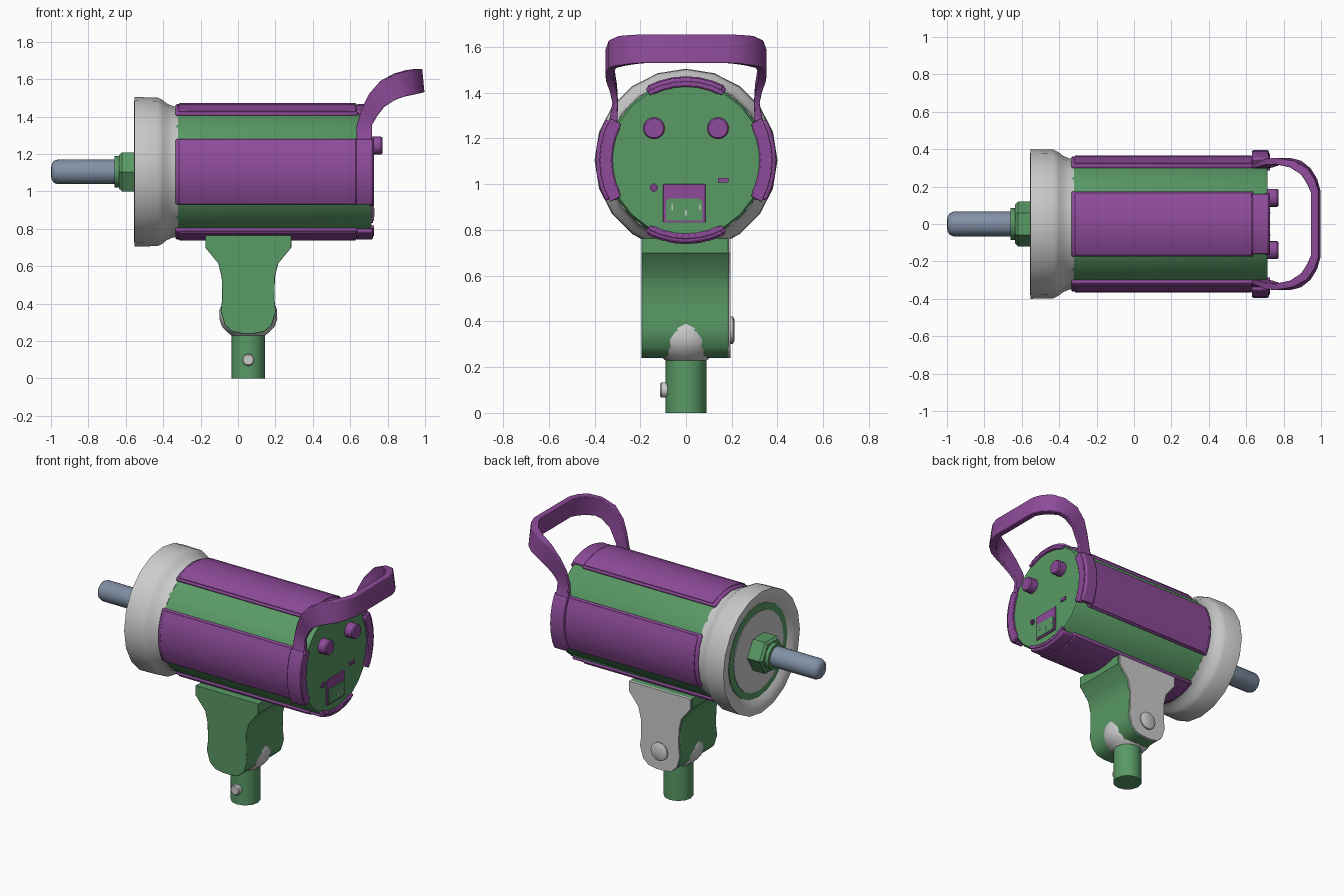
import bpy, bmesh
from math import sin, cos, pi, radians
from mathutils import Vector

if "Cube" in bpy.data.objects:
    bpy.data.objects.remove(bpy.data.objects["Cube"])

ZC = 1.105   # height of the lamp axis
SX = 0.055   # x of the stand axis


def material(name, rgb):
    m = bpy.data.materials.new(name)
    m.diffuse_color = (*rgb, 1)
    m.use_nodes = True
    m.node_tree.nodes["Principled BSDF"].inputs["Base Color"].default_value = m.diffuse_color
    return m


GREEN = material("green", (0.10, 0.32, 0.13))
PURPLE = material("purple", (0.27, 0.07, 0.32))
STEEL = material("steel_blue", (0.22, 0.28, 0.38))


def make(name, verts, faces, mat=None, bevel=0, smooth=True):
    bm = bmesh.new()
    vs = [bm.verts.new(v) for v in verts]
    for f in faces:
        bm.faces.new([vs[i] for i in f])
    bmesh.ops.remove_doubles(bm, verts=bm.verts, dist=1e-5)
    bmesh.ops.recalc_face_normals(bm, faces=bm.faces)
    me = bpy.data.meshes.new(name)
    bm.to_mesh(me)
    bm.free()
    ob = bpy.data.objects.new(name, me)
    bpy.context.collection.objects.link(ob)
    if mat:
        me.materials.append(mat)
    if bevel:
        b = ob.modifiers.new("bevel", 'BEVEL')
        b.width, b.segments, b.limit_method, b.angle_limit = bevel, 2, 'ANGLE', radians(40)
    if smooth:
        bpy.ops.object.select_all(action='DESELECT')
        bpy.context.view_layer.objects.active = ob
        ob.select_set(True)
        bpy.ops.object.shade_smooth_by_angle(angle=radians(35))
    return ob


def loft(name, rings, mat=None, caps=True, **kw):
    """Skin a list of equal-sized closed rings."""
    n = len(rings[0])
    verts = [v for r in rings for v in r]
    faces = [(i * n + j, i * n + (j + 1) % n, (i + 1) * n + (j + 1) % n, (i + 1) * n + j)
             for i in range(len(rings) - 1) for j in range(n)]
    if caps:
        faces += [tuple(range(n)), tuple(range(len(verts) - n, len(verts)))]
    return make(name, verts, faces, mat, **kw)


def lathe(name, profile, seg, axis='X', c=(0, 0, ZC), mat=None, **kw):
    """Profile of (position along axis, radius), capped at both ends."""
    rings = []
    for t, r in profile:
        ring = []
        for k in range(seg):
            a = 2 * pi * k / seg
            u, v = r * cos(a), r * sin(a)
            p = {'X': (t, u, v), 'Y': (u, t, v), 'Z': (u, v, t)}[axis]
            ring.append(Vector(c) + Vector(p))
        rings.append(ring)
    return loft(name, rings, mat, **kw)


def arc_slab(name, r0, r1, x0, x1, mid, half, n=6, bevel=0.01):
    """Curved plate wrapped around the lamp axis."""
    angs = [radians(mid - half + 2 * half * i / n) for i in range(n + 1)]
    rings = [[(x, r * cos(a), ZC + r * sin(a)) for x, r in ((x0, r0), (x0, r1), (x1, r1), (x1, r0))]
             for a in angs]
    return loft(name, rings, PURPLE, bevel=bevel)


def box(name, lo, hi, mat=None, bevel=0):
    rings = [[(x, lo[1], lo[2]), (x, hi[1], lo[2]), (x, hi[1], hi[2]), (x, lo[1], hi[2])]
             for x in (lo[0], hi[0])]
    return loft(name, rings, mat, bevel=bevel, smooth=False)


# Lamp housing, front bell and front plate
lathe("housing", [(-0.40, 0.345), (0.70, 0.345), (0.715, 0.335)], 24, mat=GREEN)
lathe("front_bell", [(-0.52, 0.30), (-0.545, 0.335), (-0.555, 0.375), (-0.553, 0.40), (-0.43, 0.397),
                     (-0.405, 0.385), (-0.38, 0.365), (-0.35, 0.352), (-0.32, 0.347)], 20)
lathe("front_plate_ring", [(-0.51, 0.305), (-0.528, 0.305), (-0.528, 0.26)], 20, mat=GREEN)
lathe("front_plate", [(-0.51, 0.26), (-0.532, 0.26), (-0.532, 0.10)], 20)

# Shaft with hexagonal nut
lathe("shaft_nut", [(-0.52, 0.12), (-0.62, 0.12), (-0.635, 0.105)], 6, mat=GREEN, smooth=False)
lathe("nut_collar", [(-0.62, 0.085), (-0.66, 0.085)], 12, mat=GREEN)
lathe("shaft", [(-0.60, 0.066), (-0.965, 0.066), (-0.985, 0.058), (-0.996, 0.042), (-1.0, 0.02)],
      20, mat=STEEL)

# Four side panels, each with a raised rear clamp
for label, mid in (("left", 0), ("top", 90), ("right", 180), ("bottom", 270)):
    wide = label in ("left", "right")
    arc_slab(label + "_panel", 0.335, 0.362, -0.335, 0.64, mid, 29.5)
    arc_slab(label + "_panel_rib", 0.35, 0.367, -0.315, 0.63, mid, 27.5, bevel=0.004)
    arc_slab(label + "_rear_clamp", 0.32, 0.395 if wide else 0.362, 0.63, 0.722, mid, 27)
    arc_slab(label + "_clamp_lip", 0.325, 0.378 if wide else 0.345, 0.70, 0.728, mid, 29, bevel=0.004)

# Strap handle: upper edge x/z, lower edge x/z, outer y, inner y
half_handle = [
    (0.632, 1.20, 0.716, 1.20, 0.368, 0.315), (0.632, 1.28, 0.716, 1.28, 0.335, 0.30),
    (0.635, 1.355, 0.716, 1.355, 0.322, 0.297), (0.66, 1.44, 0.742, 1.40, 0.332, 0.302),
    (0.70, 1.52, 0.78, 1.45, 0.35, 0.315), (0.76, 1.59, 0.84, 1.49, 0.353, 0.318),
    (0.85, 1.63, 0.895, 1.508, 0.338, 0.303), (0.925, 1.648, 0.945, 1.518, 0.298, 0.265),
    (0.965, 1.653, 0.98, 1.526, 0.24, 0.215), (0.985, 1.655, 0.997, 1.53, 0.18, 0.17)]


def strap(row, side):
    xu, zu, xl, zl, yo, yi = row
    # The inside of the strap pulls back in x where it turns across the grip
    d = 0.04 * min(1, max(0, (xu - 0.76) / 0.2))
    return [(xu, side * yo, zu), (xl, side * yo, zl), (xl - d, side * yi, zl), (xu - d, side * yi, zu)]


loft("handle", [strap(r, -1) for r in half_handle] + [strap(r, 1) for r in reversed(half_handle)],
     PURPLE, bevel=0.004)

# Rear controls: knobs, power socket, indicator and switch
for side, y in (("left", -0.14), ("right", 0.14)):
    lathe(side + "_knob", [(0.70, 0.048), (0.765, 0.048), (0.773, 0.042)], 20, c=(0, y, 1.245), mat=PURPLE)
box("socket_plate", (0.70, -0.10, 0.832), (0.722, 0.085, 1.0), PURPLE, 0.003)
sock = [(-0.088, 0.842), (0.073, 0.842), (0.073, 0.925), (0.06, 0.938), (-0.075, 0.938), (-0.088, 0.925)]
loft("socket", [[(x, y, z) for y, z in sock] for x in (0.71, 0.727)], GREEN)
for i, (y, z) in enumerate(((-0.06, 0.90), (0.0, 0.875), (0.06, 0.90))):
    box("socket_pin_%d" % i, (0.72, y - 0.004, z - 0.012), (0.731, y + 0.004, z + 0.012))
lathe("indicator", [(0.70, 0.018), (0.724, 0.018), (0.724, 0.010), (0.716, 0.010)], 12,
      c=(0, -0.14, 0.985), mat=PURPLE)
box("switch", (0.70, 0.14, 1.008), (0.724, 0.186, 1.028), PURPLE)

# Stand bracket: one half of the outline mirrored about the stand axis
half = [(0.23, 0.765), (0.23, 0.70), (0.16, 0.615), (0.142, 0.54), (0.14, 0.42), (0.148, 0.36),
        (0.125, 0.285), (0.085, 0.25), (0.03, 0.24)]
outline = [(SX + x, z) for x, z in half] + [(SX - x, z) for x, z in reversed(half)]
loft("bracket", [[(x, y, z) for x, z in outline] for y in (-0.195, 0.185)], GREEN, bevel=0.003)
loft("bracket_side_plate", [[(SX + (x - SX) * 0.98, y, z) for x, z in outline] for y in (0.18, 0.195)])
lathe("pivot_cap", [(0.18, 0.06), (0.205, 0.06), (0.213, 0.045)], 16, 'Y', (SX, 0, 0.362))

# Socket dome and stem with a locking screw
lathe("stem_dome", [(0.41, 0.135), (0.37, 0.153), (0.32, 0.155), (0.28, 0.142), (0.25, 0.115), (0.23, 0.09)],
      20, 'Z', (SX, 0, 0))
lathe("stem", [(0.0, 0.09), (0.25, 0.09)], 12, 'Z', (SX, 0, 0), GREEN)
lathe("lock_screw", [(-0.07, 0.033), (-0.108, 0.033), (-0.114, 0.027)], 14, 'Y', (SX, 0, 0.10))
